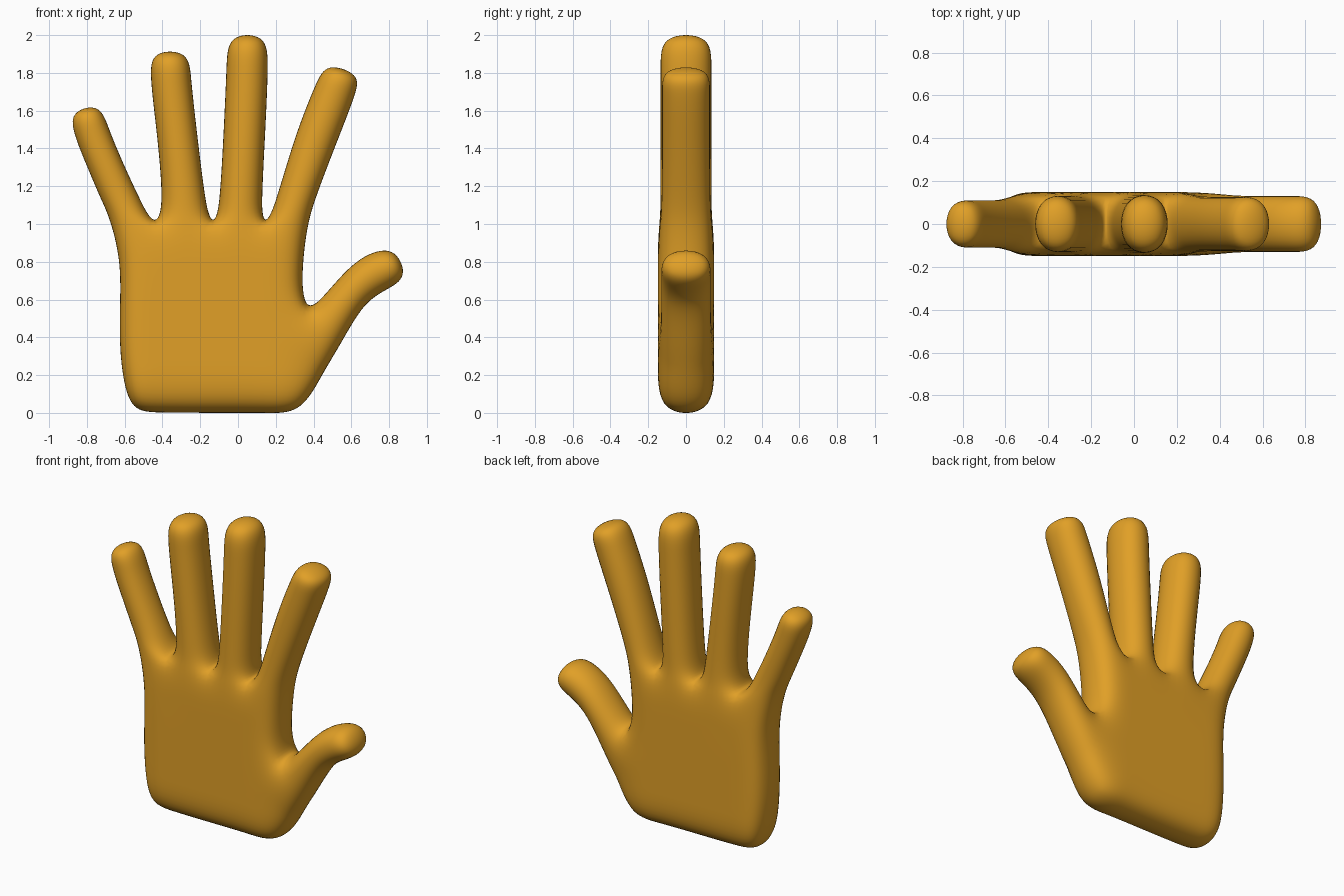
import bpy
import bmesh

cube = bpy.data.objects.get("Cube")
if cube:
    bpy.data.objects.remove(cube, do_unlink=True)

# The hand is a flat layout of quads, given thickness and then subdivided
PALM_DEPTH = 0.149
points = []    # (x, z, half thickness)
quads = []     # corner indices into points


def add_point(x, z, depth=PALM_DEPTH):
    points.append((x, z, depth))
    return len(points) - 1


def add_digit(first, second, depth, sections):
    """Continue the layout from a base edge through sections (x, z, x, z)."""
    for xa, za, xb, zb in sections:
        next_first = add_point(xa, za, depth)
        next_second = add_point(xb, zb, depth)
        quads.append((first, second, next_second, next_first))
        first, second = next_first, next_second


# Palm: inner columns run straight down from the gaps between the fingers
gap_columns = (-0.435, -0.13, 0.14)
# inner height, left x, left z, right x, right z
palm_rows = [
    (-0.011, -0.58, 0.0, 0.335, -0.015),
    (0.27, -0.635, 0.28, 0.47, 0.215),
    (0.54, -0.635, 0.54, 0.355, 0.54),
    (0.77, -0.625, 0.80, 0.345, 0.75),
    (0.98, -0.69, 1.04, 0.375, 0.99),
]
palm = []
for height, left_x, left_z, right_x, right_z in palm_rows:
    row = [add_point(left_x, left_z)]
    row += [add_point(x, height) for x in gap_columns]
    row.append(add_point(right_x, right_z))
    palm.append(row)

for lower, upper in zip(palm, palm[1:]):
    for i in range(len(lower) - 1):
        quads.append((lower[i], lower[i + 1], upper[i + 1], upper[i]))

# The outer edge of the palm thins towards the little finger
knuckles = palm[-1]
x, z, _ = points[knuckles[0]]
points[knuckles[0]] = (x, z, 0.125)

# Fingers, from the little finger to the index finger
little_finger = [
    (-0.735, 1.13, -0.505, 1.12),
    (-0.81, 1.31, -0.595, 1.31),
    (-0.885, 1.49, -0.675, 1.50),
    (-0.89, 1.60, -0.725, 1.648),
]
ring_finger = [
    (-0.405, 1.13, -0.165, 1.13),
    (-0.44, 1.50, -0.21, 1.50),
    (-0.475, 1.77, -0.24, 1.77),
    (-0.47, 1.925, -0.25, 1.925),
]
middle_finger = [
    (-0.105, 1.13, 0.135, 1.13),
    (-0.085, 1.50, 0.155, 1.50),
    (-0.07, 1.83, 0.17, 1.83),
    (-0.065, 2.015, 0.165, 2.015),
]
index_finger = [
    (0.195, 1.13, 0.415, 1.13),
    (0.295, 1.48, 0.54, 1.45),
    (0.40, 1.74, 0.635, 1.69),
    (0.46, 1.865, 0.655, 1.795),
]
fingers = [
    (little_finger, 0.12),
    (ring_finger, 0.143),
    (middle_finger, 0.147),
    (index_finger, 0.138),
]
for i, (sections, depth) in enumerate(fingers):
    add_digit(knuckles[i], knuckles[i + 1], depth, sections)

# Thumb, growing from the lower side of the palm
thumb = [
    (0.58, 0.415, 0.445, 0.62),
    (0.675, 0.575, 0.575, 0.775),
    (0.78, 0.64, 0.70, 0.865),
    (0.91, 0.71, 0.84, 0.88),
]
add_digit(palm[1][-1], palm[2][-1], 0.142, thumb)

# Front and back sheets, joined by walls along the open outline
bm = bmesh.new()
front = [bm.verts.new((x, -depth, z)) for x, z, depth in points]
back = [bm.verts.new((x, depth, z)) for x, z, depth in points]
edge_uses = {}
for quad in quads:
    bm.faces.new([front[i] for i in quad])
    bm.faces.new([back[i] for i in reversed(quad)])
    for a, b in zip(quad, quad[1:] + quad[:1]):
        edge_uses.setdefault(frozenset((a, b)), []).append((a, b))
for uses in edge_uses.values():
    if len(uses) == 1:
        a, b = uses[0]
        bm.faces.new((front[b], front[a], back[a], back[b]))
bmesh.ops.recalc_face_normals(bm, faces=bm.faces)
for face in bm.faces:
    face.smooth = True

mesh = bpy.data.meshes.new("hand")
bm.to_mesh(mesh)
bm.free()
hand = bpy.data.objects.new("hand", mesh)
bpy.context.collection.objects.link(hand)

# Rounded skin
subdivision = hand.modifiers.new("Subdivision", "SUBSURF")
subdivision.levels = 3
subdivision.render_levels = 3

# Single golden colour
gold = bpy.data.materials.new("golden orange")
gold.use_nodes = True
colour = (0.75, 0.35, 0.02, 1.0)
gold.diffuse_color = colour
shader = next(n for n in gold.node_tree.nodes if n.type == "BSDF_PRINCIPLED")
shader.inputs["Base Color"].default_value = colour
mesh.materials.append(gold)
